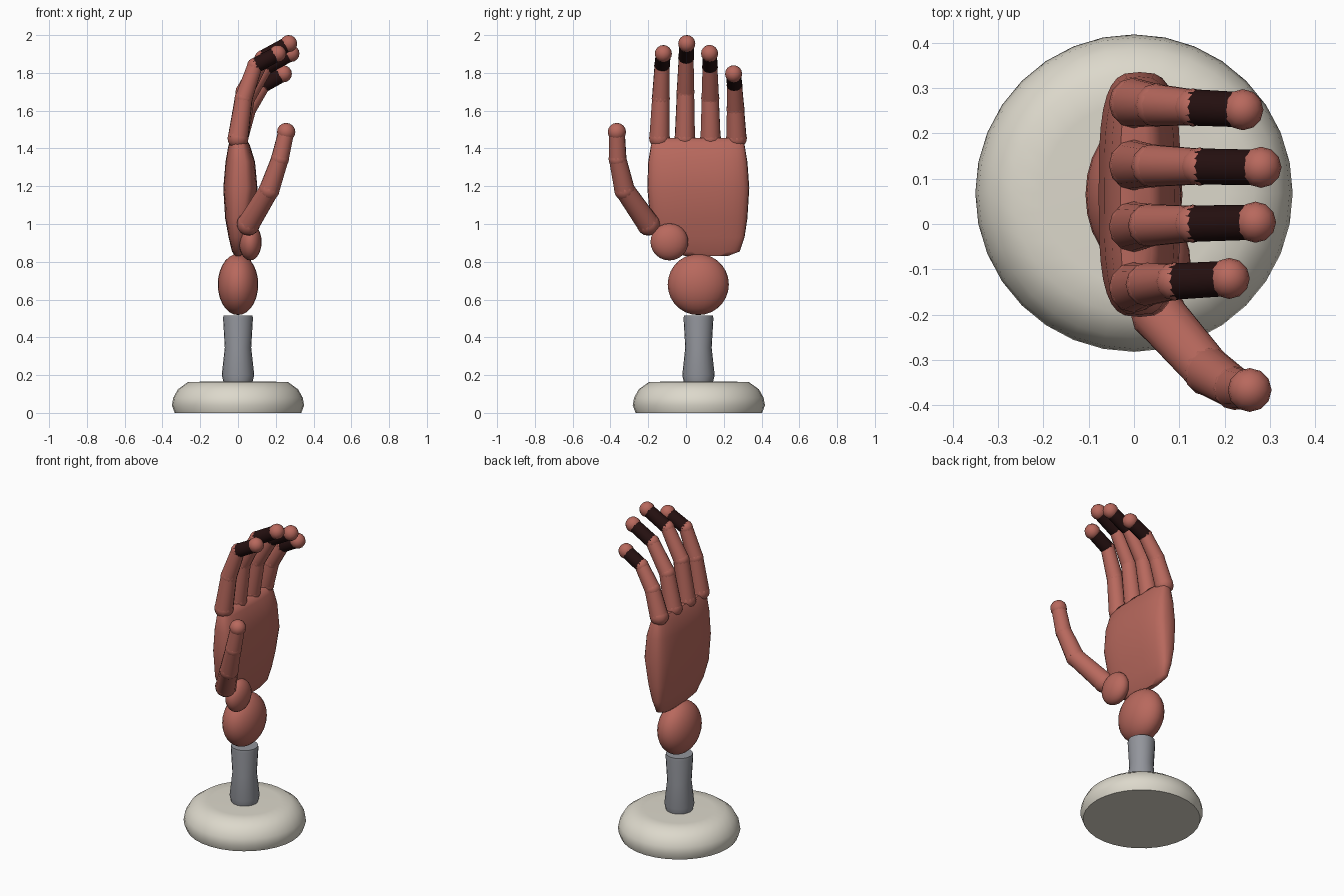
import bpy, bmesh, math
from mathutils import Vector

old = bpy.data.objects.get("Cube")
if old:
    bpy.data.objects.remove(old, do_unlink=True)


def material(name, rgb):
    m = bpy.data.materials.new(name)
    m.use_nodes = True
    m.diffuse_color = (*rgb, 1)
    m.node_tree.nodes["Principled BSDF"].inputs["Base Color"].default_value = (*rgb, 1)
    return m


RED = material("clay red", (0.48, 0.14, 0.11))
DARK = material("dark maroon", (0.018, 0.005, 0.005))
GREY = material("steel grey", (0.29, 0.30, 0.33))
CREAM = material("warm cream", (0.72, 0.69, 0.60))


def finish(name, bm, mat, angle=40):
    bmesh.ops.recalc_face_normals(bm, faces=bm.faces)
    mesh = bpy.data.meshes.new(name)
    bm.to_mesh(mesh)
    bm.free()
    ob = bpy.data.objects.new(name, mesh)
    bpy.context.collection.objects.link(ob)
    mesh.materials.append(mat)
    bpy.ops.object.select_all(action='DESELECT')
    ob.select_set(True)
    bpy.context.view_layer.objects.active = ob
    bpy.ops.object.shade_smooth_by_angle(angle=math.radians(angle))
    return ob


def loft(name, rings, mat, angle=40):
    """Skin a stack of closed rings and cap both ends."""
    bm = bmesh.new()
    loops = [[bm.verts.new(p) for p in ring] for ring in rings]
    n = len(loops[0])
    for a, b in zip(loops, loops[1:]):
        for i in range(n):
            j = (i + 1) % n
            bm.faces.new((a[i], a[j], b[j], b[i]))
    bm.faces.new(loops[0])
    bm.faces.new(loops[-1])
    return finish(name, bm, mat, angle)


def oval(cx, cy, z, rx, ry, n, power=2):
    ring = []
    for i in range(n):
        t = math.tau * i / n
        c, s = math.cos(t), math.sin(t)
        ring.append((cx + rx * math.copysign(abs(c) ** (2 / power), c),
                     cy + ry * math.copysign(abs(s) ** (2 / power), s), z))
    return ring


def ball(name, centre, radii, mat, u=12, v=8):
    bm = bmesh.new()
    bmesh.ops.create_uvsphere(bm, u_segments=u, v_segments=v, radius=1)
    bmesh.ops.scale(bm, vec=radii, verts=bm.verts)
    bmesh.ops.translate(bm, vec=centre, verts=bm.verts)
    return finish(name, bm, mat, 60)


def segment(name, a, b, ra, rb, mat):
    """Tapered round bar from a to b."""
    a, b = Vector(a), Vector(b)
    bm = bmesh.new()
    bmesh.ops.create_cone(bm, cap_ends=True, segments=14, radius1=ra, radius2=rb,
                          depth=(b - a).length)
    turn = (b - a).to_track_quat('Z', 'Y').to_matrix()
    bmesh.ops.rotate(bm, cent=(0, 0, 0), matrix=turn, verts=bm.verts)
    bmesh.ops.translate(bm, vec=(a + b) / 2, verts=bm.verts)
    return finish(name, bm, mat)


def digit(name, joints, radii, tip_mat):
    """Three bars with round joints and a ball tip."""
    parts = ("lower", "middle", "upper")
    for k, part in enumerate(parts):
        mat = tip_mat if k == 2 else RED
        segment(f"{name}_{part}", joints[k], joints[k + 1],
                radii[k], radii[k + 1] * (0.9 if k == 2 else 0.98), mat)
    for k, r in enumerate(radii):
        ball(f"{name}_joint_{k + 1}", joints[k], (r * 1.03,) * 3, RED)


# Stand
AXIS_Y = 0.068
base = [(0.335, 0), (0.35, 0.04), (0.343, 0.08), (0.318, 0.125), (0.265, 0.163), (0.2, 0.165)]
loft("base", [oval(0, AXIS_Y, z, r, r, 32) for r, z in base], CREAM, 50)
stem = [(0.075, 0.155), (0.086, 0.2), (0.07, 0.345), (0.079, 0.5), (0.077, 0.515)]
loft("stem", [oval(0, AXIS_Y - 0.002, z, r, r, 20) for r, z in stem], GREY, 50)

# Wrist and palm
ball("wrist", (0, 0.065, 0.68), (0.107, 0.162, 0.162), RED, 24, 14)
palm = [  # height, y from, y to, x from, x to
    (0.83, 0.0, 0.22, -0.015, 0.015),
    (0.855, -0.09, 0.285, -0.032, 0.028),
    (0.93, -0.15, 0.31, -0.05, 0.05),
    (1.03, -0.19, 0.325, -0.068, 0.075),
    (1.19, -0.205, 0.335, -0.078, 0.103),
    (1.33, -0.2, 0.325, -0.066, 0.09),
    (1.42, -0.185, 0.31, -0.05, 0.062),
    (1.455, -0.165, 0.295, -0.03, 0.04)]
loft("palm", [oval((c + d) / 2, (a + b) / 2, z, (d - c) / 2, (b - a) / 2, 32, 3.2)
              for z, a, b, c, d in palm], RED, 60)

# Fingers: base y, tip y, then (x, z) of the two bends and the tip
fingers = {
    "index_finger": (-0.14, -0.12, (0.03, 1.665), (0.09, 1.838), (0.21, 1.902)),
    "middle_finger": (-0.006, 0.004, (0.035, 1.70), (0.13, 1.878), (0.268, 1.955)),
    "ring_finger": (0.13, 0.125, (0.042, 1.665), (0.145, 1.83), (0.28, 1.903)),
    "little_finger": (0.267, 0.252, (0.05, 1.61), (0.13, 1.735), (0.24, 1.795)),
}
for name, (y0, y1, *bends) in fingers.items():
    path = [(0, 1.455)] + bends
    joints = [(x, y0 + (y1 - y0) * k / 3, z) for k, (x, z) in enumerate(path)]
    digit(name, joints, (0.054, 0.047, 0.041, 0.044), DARK)

# Thumb
ball("thumb_mound", (0.065, -0.088, 0.905), (0.06, 0.1, 0.098), RED, 20, 12)
digit("thumb", [(0.055, -0.2, 1.0), (0.165, -0.325, 1.18),
                (0.222, -0.362, 1.345), (0.255, -0.366, 1.487)],
      (0.06, 0.054, 0.047, 0.047), RED)
